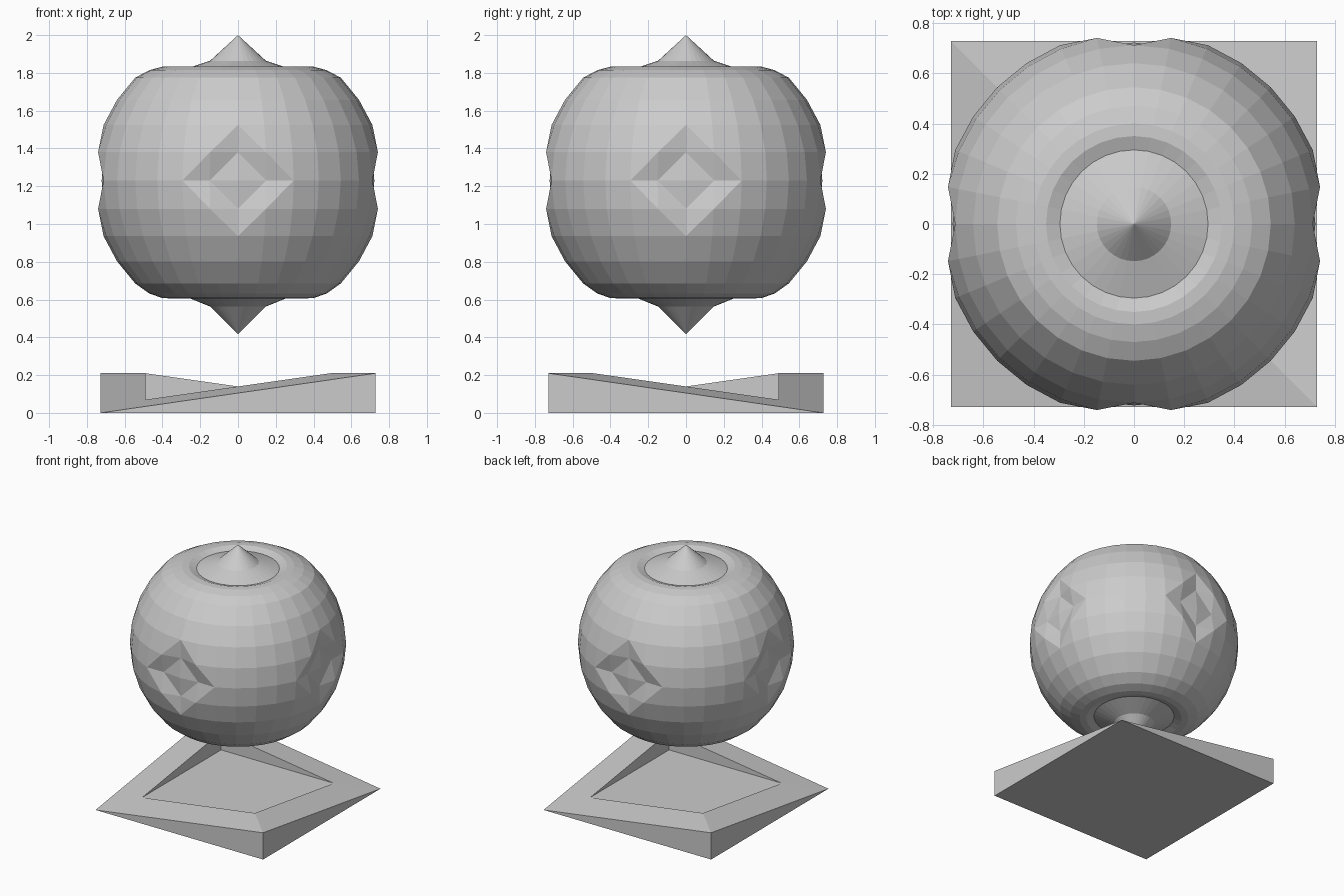
import bpy, bmesh
from math import sin, cos, pi, radians

if "Cube" in bpy.data.objects:
    bpy.data.objects.remove(bpy.data.objects["Cube"])

R, CZ, N = 0.77, 1.23, 32


def finish(bm, name):
    bmesh.ops.recalc_face_normals(bm, faces=bm.faces[:])
    mesh = bpy.data.meshes.new(name)
    bm.to_mesh(mesh)
    bm.free()
    obj = bpy.data.objects.new(name, mesh)
    bpy.context.collection.objects.link(obj)


# Faceted orb: sphere latitudes with a dished, pointed cap at each pole
bottom = [(0.148, -0.667), (0.295, -0.607), (0.35, -0.624), (0.40, -0.622), (0.47, -0.598)]
middle = [(R * cos(radians(11.25 * k)), R * sin(radians(11.25 * k))) for k in range(-4, 5)]
top = [(0.47, 0.584), (0.40, 0.603), (0.35, 0.605), (0.295, 0.585), (0.148, 0.634)]
profile = bottom + middle + top
EQ = len(bottom) + 4

bm = bmesh.new()
rings = [[bm.verts.new((r * cos(2 * pi * i / N), r * sin(2 * pi * i / N), CZ + z))
          for i in range(N)] for r, z in profile]
for a, b in zip(rings, rings[1:]):
    for i in range(N):
        j = (i + 1) % N
        bm.faces.new((a[i], a[j], b[j], b[i]))
for ring, z in ((rings[0], 0.416), (rings[-1], 2.0)):
    tip = bm.verts.new((0, 0, z))
    for i in range(N):
        bm.faces.new((ring[i], ring[(i + 1) % N], tip))


def cut(v, w):
    face = next(f for f in v.link_faces if w in f.verts[:])
    bmesh.utils.face_split(face, v, w)


# Four diamond recesses around the equator
for c in range(0, N, N // 4):
    def at(s, k):
        return rings[EQ + k][(c + s) % N]
    ang = 2 * pi * c / N
    for s, k in ((0, 0), (1, 0), (-1, 0), (0, 1), (0, -1)):
        at(s, k).co.x -= 0.048 * cos(ang)
        at(s, k).co.y -= 0.048 * sin(ang)
    for s in (1, -1):
        for k in (1, -1):
            cut(at(s, 0), at(0, k))
            cut(at(2 * s, 0), at(s, k))
            cut(at(s, k), at(0, 2 * k))
finish(bm, "orb")

# Saddle-shaped square base with two raised corners and a sunken floor
bm = bmesh.new()
corners = [(-1, -1), (1, -1), (1, 1), (-1, 1)]


def square(half, low, high):
    return [bm.verts.new((x * half, y * half, high if x * y < 0 else low)) for x, y in corners]


loops = [square(0.728, 0, 0), square(0.728, 0, 0.21), square(0.49, 0.07, 0.21), square(0.49, 0.07, 0.07)]
bm.faces.new(loops[0])
bm.faces.new(loops[3])
for a, b in zip(loops, loops[1:]):
    for i in range(4):
        j = (i + 1) % 4
        bm.faces.new((a[i], a[j], b[j], b[i]))
bmesh.ops.remove_doubles(bm, verts=bm.verts[:], dist=0.0005)
finish(bm, "base")
